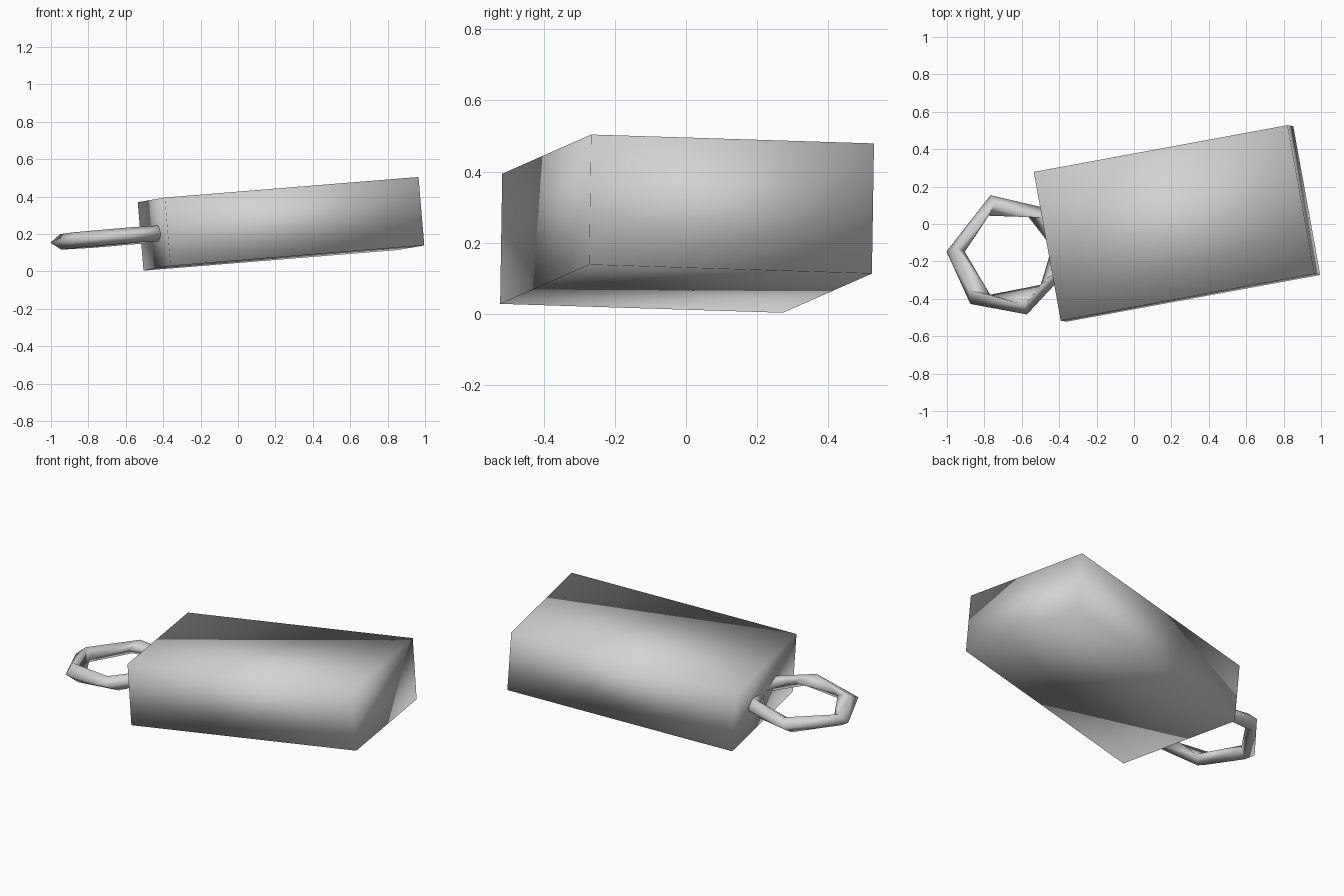
import bpy, bmesh, math
from mathutils import Vector, Matrix

old = bpy.data.objects.get("Cube")
if old:
    bpy.data.objects.remove(old, do_unlink=True)

grey = bpy.data.materials.new("plain_grey")
grey.use_nodes = True
shade = (0.65, 0.65, 0.65, 1)
grey.diffuse_color = shade
grey.node_tree.nodes["Principled BSDF"].inputs["Base Color"].default_value = shade

# Shared tilted frame: length, width and thickness directions
along = Vector((1.357, 0.25, 0.11)).normalized()
across = Vector((-0.145, 0.795, -0.025))
across = (across - along * across.dot(along)).normalized()
up = along.cross(across)


def finish(name, bm):
    """Turn a bmesh into a smooth shaded grey object."""
    bmesh.ops.recalc_face_normals(bm, faces=bm.faces)
    for face in bm.faces:
        face.smooth = True
    mesh = bpy.data.meshes.new(name)
    bm.to_mesh(mesh)
    bm.free()
    mesh.materials.append(grey)
    obj = bpy.data.objects.new(name, mesh)
    bpy.context.collection.objects.link(obj)
    return obj


# Tag body: a tilted block with softly shaded corners
bm = bmesh.new()
bmesh.ops.create_cube(bm, size=1)
frame = Matrix((along, across, up)).transposed().to_4x4()
placing = Matrix.Translation((0.23, 0.003, 0.254)) @ frame
bm.transform(placing @ Matrix.Diagonal((1.384, 0.808, 0.367, 1)))
finish("block_body", bm)

# Key ring: six uneven segments with a diamond cross-section
centre = Vector((-0.67, -0.165, 0.181))
outer = [177, 232, 287, 347, 407, 467]
crest = [172, 222, 288, 347, 405, 464]
inner = [176, 245, 317, 370, 426, 477]
under = [180, 240, 300, 358, 418, 474]
strands = [(outer, 0.333, 0), (crest, 0.28, 0.042),
           (inner, 0.235, 0), (under, 0.28, -0.042)]

bm = bmesh.new()
loops = []
for angles, radius, height in strands:
    loop = []
    for degrees in angles:
        a = math.radians(degrees)
        x, y = radius * math.cos(a), radius * math.sin(a)
        z = -(up.x * x + up.y * y) / up.z     # keep the ring parallel to the block
        loop.append(bm.verts.new(centre + Vector((x, y, z)) + up * height))
    loops.append(loop)

for s, loop in enumerate(loops):
    nxt = loops[(s + 1) % len(loops)]
    for i in range(len(loop)):
        j = (i + 1) % len(loop)
        bm.faces.new((loop[i], loop[j], nxt[j], nxt[i]))
finish("key_ring", bm)
